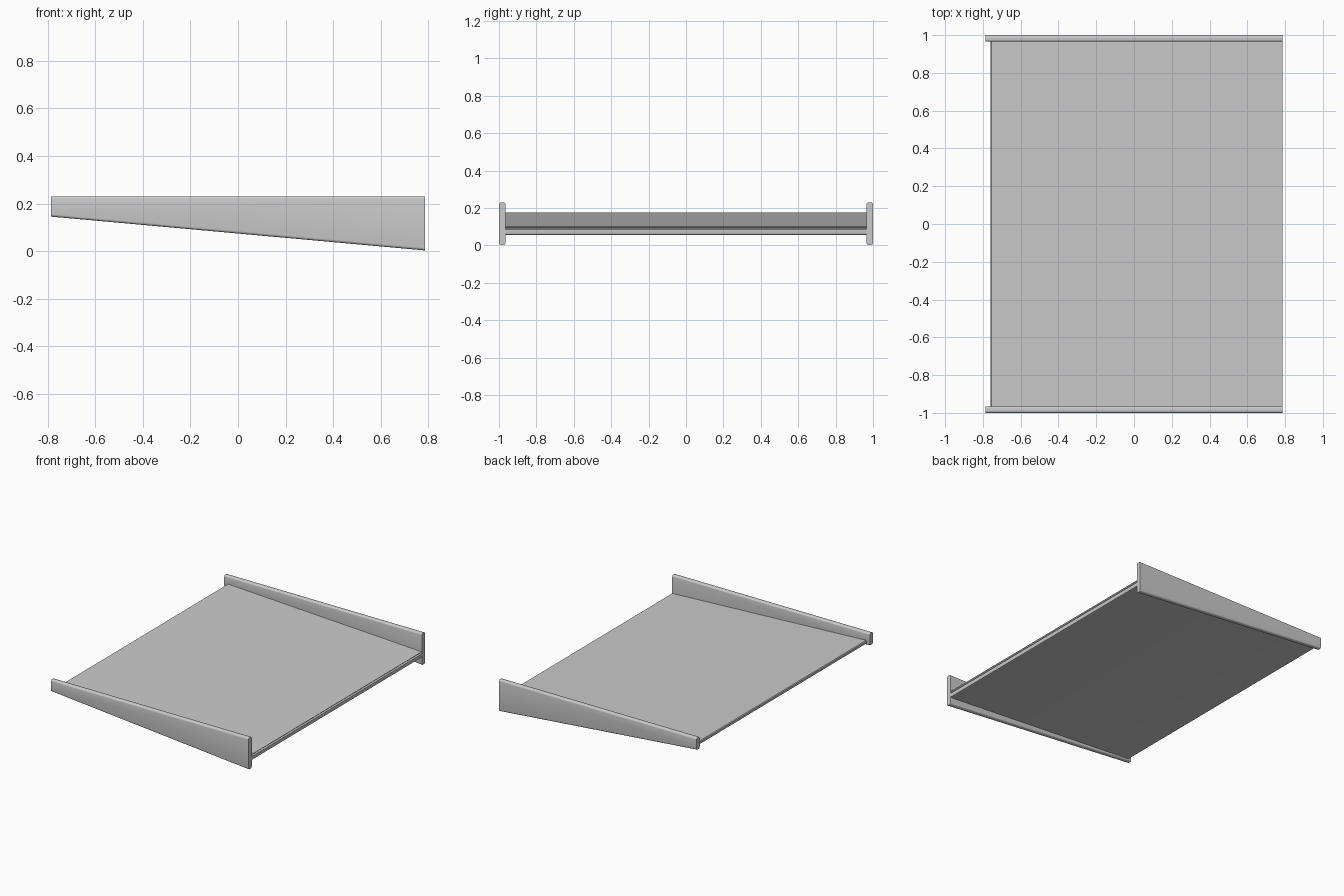
import bpy, bmesh

if "Cube" in bpy.data.objects:
    bpy.data.objects.remove(bpy.data.objects["Cube"])


def prism(name, profile, y0, y1):
    """Extrude an x-z profile along y."""
    bm = bmesh.new()
    face = bm.faces.new([bm.verts.new((x, y0, z)) for x, z in profile])
    ext = bmesh.ops.extrude_face_region(bm, geom=[face])
    verts = [v for v in ext["geom"] if isinstance(v, bmesh.types.BMVert)]
    bmesh.ops.translate(bm, verts=verts, vec=(0, y1 - y0, 0))
    bmesh.ops.recalc_face_normals(bm, faces=bm.faces[:])
    return bm


def finish(name, bm):
    mesh = bpy.data.meshes.new(name)
    bm.to_mesh(mesh)
    bm.free()
    obj = bpy.data.objects.new(name, mesh)
    bpy.context.collection.objects.link(obj)
    bpy.ops.object.select_all(action="DESELECT")
    obj.select_set(True)
    bpy.context.view_layer.objects.active = obj
    bpy.ops.object.shade_smooth_by_angle(angle=0.6)
    return obj


# Tapered side panels with rounded long edges
side = [(-0.785, 0.145), (0.785, 0.003), (0.785, 0.23), (-0.785, 0.23)]
for name, y0, y1 in (("front_side_panel", -1.0, -0.965),
                     ("back_side_panel", 0.965, 1.0)):
    bm = prism(name, side, y0, y1)
    long_edges = [e for e in bm.edges
                  if abs(e.verts[0].co.x - e.verts[1].co.x) > 1]
    bmesh.ops.bevel(bm, geom=long_edges, offset=0.011, segments=4,
                    profile=0.5, affect="EDGES")
    finish(name, bm)

# Sloping deck, thicker toward the right, with a rounded lower lip
deck = [(-0.76, 0.155), (0.77, 0.055), (0.782, 0.059), (0.785, 0.068),
        (0.785, 0.085), (0.775, 0.09), (0.775, 0.094), (0.785, 0.1),
        (-0.755, 0.175), (-0.76, 0.17)]
finish("deck", prism("deck", deck, -0.97, 0.97))
